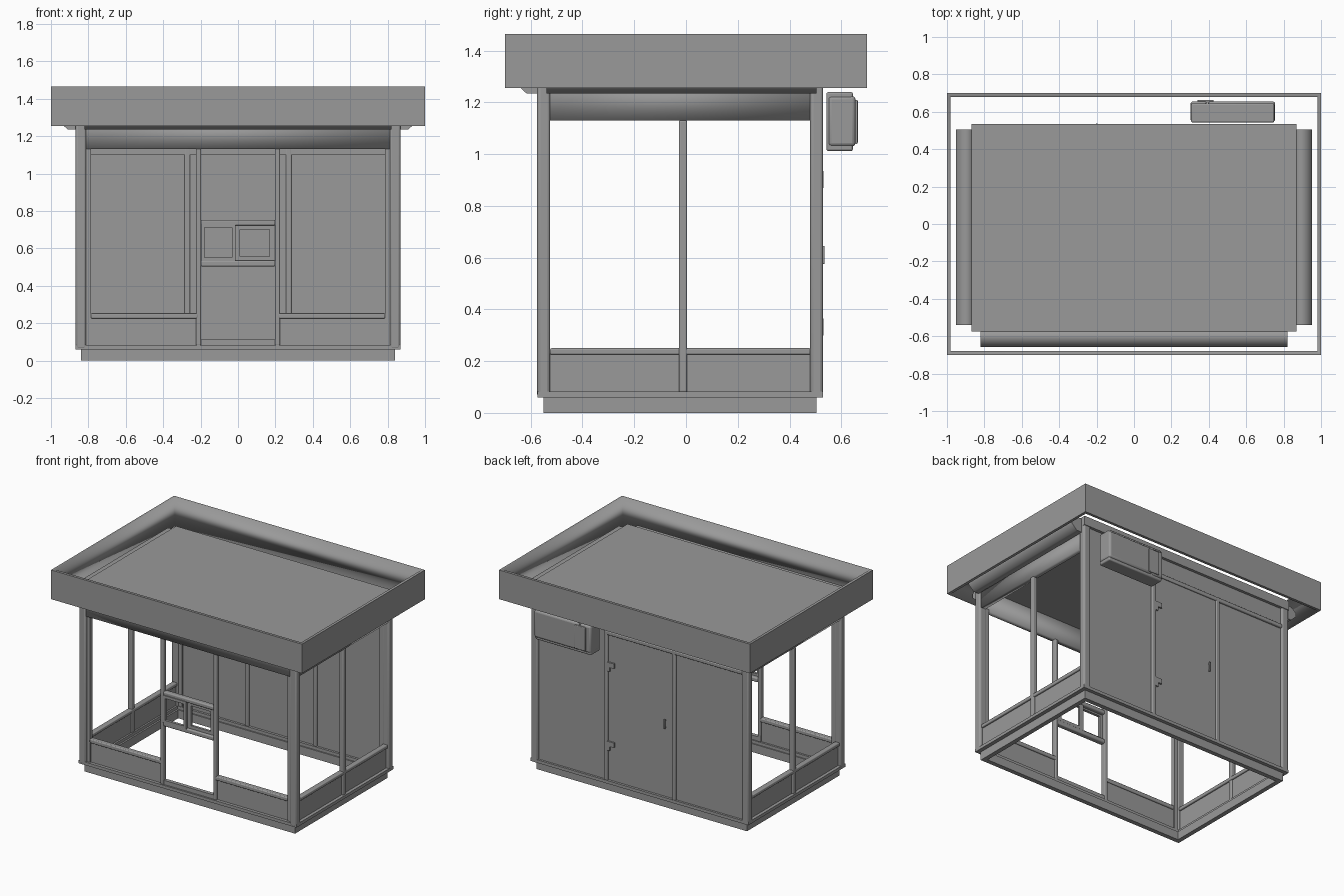
import bpy, bmesh, math

if "Cube" in bpy.data.objects:
    bpy.data.objects.remove(bpy.data.objects["Cube"])

# Dark grey finish shared by every part
GREY = bpy.data.materials.new("dark_grey")
GREY.diffuse_color = (.32, .32, .32, 1)
GREY.use_nodes = True
GREY.node_tree.nodes["Principled BSDF"].inputs["Base Color"].default_value = GREY.diffuse_color


def finish(name, bm, bevel=0, seg=3):
    bmesh.ops.recalc_face_normals(bm, faces=bm.faces[:])
    me = bpy.data.meshes.new(name)
    bm.to_mesh(me)
    bm.free()
    me.materials.append(GREY)
    ob = bpy.data.objects.new(name, me)
    bpy.context.collection.objects.link(ob)
    if bevel:
        m = ob.modifiers.new("round", 'BEVEL')
        m.width, m.segments = bevel, seg
        bpy.context.view_layer.objects.active = ob
        ob.select_set(True)
        bpy.ops.object.shade_smooth_by_angle(angle=math.radians(35))
        ob.select_set(False)
    return ob


def soften(ob, is_sharp):
    # smooth shading everywhere except edges picked by is_sharp(a, b)
    me = ob.data
    for p in me.polygons:
        p.use_smooth = True
    for e in me.edges:
        a, b = (me.vertices[i].co for i in e.vertices)
        e.use_edge_sharp = is_sharp(a, b)
    return ob


def upright_edge(a, b):
    return abs(a.z - b.z) > .05


def box(name, x0, x1, y0, y1, z0, z1, bevel=0):
    bm = bmesh.new()
    bmesh.ops.create_cube(bm, size=1)
    for v in bm.verts:
        v.co = ((x0 + x1) / 2 + v.co.x * (x1 - x0),
                (y0 + y1) / 2 + v.co.y * (y1 - y0),
                (z0 + z1) / 2 + v.co.z * (z1 - z0))
    return finish(name, bm, bevel)


def pair(name, x0, x1, *rest):
    # same box on the right and mirrored on the left
    return (box("right_" + name, x0, x1, *rest), box("left_" + name, -x1, -x0, *rest))


def ring(name, a0, a1, b0, b1, c0, c1, t, upright=False):
    # rectangular frame of width t; upright puts it in the x-z plane
    bm = bmesh.new()
    loops = []
    for d, c in ((0, c0), (0, c1), (t, c1), (t, c0)):
        pts = [(a0 + d, b0 + d), (a1 - d, b0 + d), (a1 - d, b1 - d), (a0 + d, b1 - d)]
        loops.append([bm.verts.new((a, c, b) if upright else (a, b, c)) for a, b in pts])
    for i in range(4):
        p, q = loops[i], loops[(i + 1) % 4]
        for j in range(4):
            k = (j + 1) % 4
            bm.faces.new((p[j], p[k], q[k], q[j]))
    return finish(name, bm)


def eave(name, prof, s0, s1, place, axis):
    # prof is (outward, z), swept from s0 to s1; only the end caps stay sharp
    bm = bmesh.new()
    a = [bm.verts.new(place(o, s0, z)) for o, z in prof]
    b = [bm.verts.new(place(o, s1, z)) for o, z in prof]
    bm.faces.new(a)
    bm.faces.new(b)
    for i in range(len(prof)):
        j = (i + 1) % len(prof)
        bm.faces.new((a[i], a[j], b[j], b[i]))
    return soften(finish(name, bm), lambda p, q: abs(p[axis] - q[axis]) < .5)


# Plinth and floor frame, open in the middle
ring("plinth", -.84, .84, -.55, .505, 0, .06, .032)
ring("floor_frame", -.868, .868, -.574, .53, .06, .082, .048)

# Corner posts
for y0, tag in ((-.575, "front"), (.48, "back")):
    pair(tag + "_corner_post", .812, .868, y0, y0 + .05, .06, 1.32, .012)
pair("front_stile", .787, .815, -.56, -.53, .08, 1.14)

# Roof deck and floating fascia band (inner face softly shaded, outside flat)
box("roof_deck", -.868, .868, -.574, .535, 1.28, 1.345)
fascia = ring("roof_fascia", -1, 1, -.7, .7, 1.255, 1.465, .02)
soften(fascia, lambda a, b: upright_edge(a, b) or
       all(abs(v.x) > .99 and abs(v.y) > .69 for v in (a, b)))

# Eave lips on the front and both sides
lip = [(0, 1.235), (.045, 1.235), (.086, 1.275), (.086, 1.3), (.05, 1.33), (0, 1.338)]
eave("front_eave", lip, -.82, .82, lambda o, s, z: (s, -.572 - o, z), 0)
for k, tag in ((1, "right"), (-1, "left")):
    eave(tag + "_eave", lip, -.54, .505, lambda o, s, z: (k * (.866 + o), s, z), 1)

# Headers above the glazing, softly shaded
headers = [box("front_header", -.812, .812, -.568, -.53, 1.13, 1.28)]
headers += pair("side_header", .82, .858, -.525, .48, 1.13, 1.28)
for h in headers:
    soften(h, upright_edge)

# Side walls: low panel, sill and middle mullion
pair("side_panel", .832, .845, -.525, .482, .08, .235)
pair("side_sill", .82, .858, -.525, .482, .225, .25, .006)
pair("side_mullion", .825, .86, -.028, .004, .08, 1.13, .006)

# Front wall: low panels, sills and mullions
pair("front_panel", .215, .80, -.552, -.54, .08, .235)
pair("front_sill", .215, .787, -.568, -.53, .225, .253, .006)
pair("front_mullion", .198, .224, -.567, -.53, .08, 1.135, .006)
box("front_bottom_rail", -.2, .2, -.562, -.535, .08, .112)

# Service window
box("window_bottom_rail", -.2, .2, -.568, -.53, .503, .535, .008)
box("window_top_rail", -.2, .2, -.568, -.53, .722, .752, .008)
ring("sliding_sash", -.198, -.013, .532, .73, -.574, -.555, .02, True)
ring("fixed_sash", -.018, .198, .527, .73, -.552, -.535, .03, True)

# Back wall with door, mullions and rail
pair("back_wall", .27, .815, .498, .515, .08, 1.29)
box("back_transom_panel", -.28, .28, .498, .515, 1.12, 1.29)
box("back_door", -.258, .258, .495, .518, .085, 1.13)
pair("back_mullion", .256, .286, .485, .53, .08, 1.16, .006)
box("back_rail", -.815, .27, .488, .53, 1.13, 1.158, .006)
pair("back_inner_stile", .787, .815, .485, .515, .08, 1.28)
box("back_inner_rail", -.8, .8, .486, .5, 1.1, 1.13)

# Door hinges and handles
for z, tag in ((.30, "lower"), (.87, "upper")):
    box(tag + "_hinge_pin", .238, .262, .515, .5305, z, z + .065)
    box(tag + "_hinge_leaf", .205, .24, .515, .5295, z + .03, z + .065)
for y0, y1, tag in ((.526, .536, "outer"), (.482, .49, "inner")):
    box(tag + "_handle_grip", -.206, -.194, y0, y1, .575, .645, .004)
    for z in (.58, .63):
        box(tag + "_handle_foot", -.204, -.196, min(y0, .51), max(y1, .5), z, z + .01)

# Air conditioner on the back
box("air_conditioner_body", .305, .75, .543, .645, 1.012, 1.24, .008)
box("air_conditioner_grille", .395, .755, .548, .655, 1.03, 1.225, .014)
box("air_conditioner_side_cover", .302, .39, .548, .655, 1.03, 1.225, .014)
box("air_conditioner_catch", .34, .425, .65, .664, 1.04, 1.21, .005)
